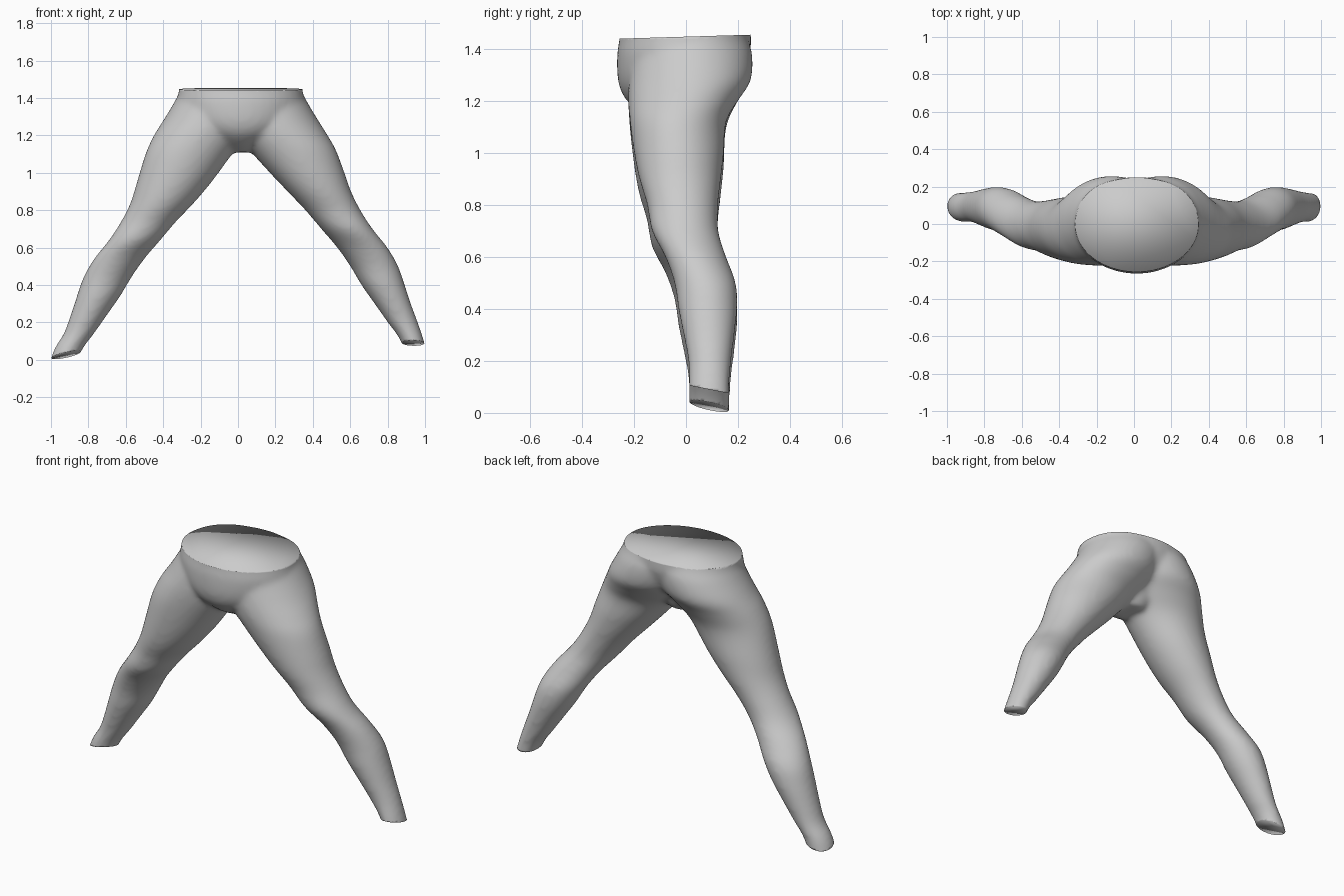
import bpy, bmesh, math
from mathutils import Vector

cube = bpy.data.objects.get("Cube")
if cube:
    bpy.data.objects.remove(cube, do_unlink=True)

SIDES = 40
MIDDLE = 0.015

# Leg stations: height, inner x, outer x, front y, back y
LEG = [
    (1.6, -.2, .32, -.15, .2), (1.45, -.14, .34, -.2, .235),
    (1.38, -.11, .37, -.21, .255), (1.28, -.07, .43, -.22, .25),
    (1.2, -.02, .48, -.222, .2), (1.12, .06, .525, -.217, .155),
    (1, .17, .57, -.2, .146), (.9, .265, .605, -.18, .135),
    (.8, .36, .655, -.15, .124), (.7, .445, .72, -.132, .125),
    (.6, .53, .8, -.08, .155), (.5, .6, .857, -.045, .192),
    (.4, .66, .892, -.03, .197), (.3, .73, .925, -.01, .187),
    (.2, .8, .962, .008, .175), (.1, .87, .995, .012, .168),
    (-.1, .95, 1.05, .01, .168)]

# Pelvis stations, same layout
PELVIS = [
    (1.6, -.3, .33, -.25, .24), (1.45, -.315, .345, -.255, .25),
    (1.38, -.32, .35, -.265, .245), (1.28, -.28, .31, -.262, .2),
    (1.21, -.2, .23, -.235, .13), (1.15, -.11, .14, -.17, .1),
    (1.11, -.06, .09, -.1, .07)]


def blend(rows, steps=4):
    """Smooth in-between stations along a loft."""
    out = []
    for i in range(len(rows) - 1):
        a, b = rows[max(i - 1, 0)], rows[i]
        c, d = rows[i + 1], rows[min(i + 2, len(rows) - 1)]
        for s in range(steps):
            t = s / steps
            out.append([q + (r - p) * t / 2 + (p - 2.5 * q + 2 * r - s3 / 2) * t * t
                        + (1.5 * (q - r) + (s3 - p) / 2) * t ** 3
                        for p, q, r, s3 in zip(a, b, c, d)])
    return out + [list(rows[-1])]


def loft(bm, rows):
    """Closed tube through elliptical horizontal sections."""
    rings = []
    for z, x0, x1, y0, y1 in blend(rows):
        ring = []
        for k in range(SIDES):
            a = math.tau * k / SIDES
            ring.append(bm.verts.new(((x0 + x1) / 2 + (x1 - x0) / 2 * math.cos(a),
                                      (y0 + y1) / 2 + (y1 - y0) / 2 * math.sin(a), z)))
        rings.append(ring)
    faces = [bm.faces.new(rings[0]), bm.faces.new(rings[-1][::-1])]
    for upper, lower in zip(rings, rings[1:]):
        for k in range(SIDES):
            n = (k + 1) % SIDES
            faces.append(bm.faces.new((upper[k], lower[k], lower[n], upper[n])))
    bmesh.ops.recalc_face_normals(bm, faces=faces)


def lowered(row):
    """Right leg: mirrored, reaching a little lower below the hip."""
    z, x0, x1, y0, y1 = row
    drop = .06 * min(max((1.2 - z) / .25, 0), 1)
    splay = .025 if z <= .1 else 0
    return (z - drop, 2 * MIDDLE - x1 - splay, 2 * MIDDLE - x0, y0, y1)


bm = bmesh.new()
loft(bm, LEG)
loft(bm, [lowered(r) for r in LEG])
loft(bm, PELVIS)
mesh = bpy.data.meshes.new("lower_body")
bm.to_mesh(mesh)
bm.free()
body = bpy.data.objects.new("lower_body", mesh)
bpy.context.collection.objects.link(body)
bpy.context.view_layer.objects.active = body
body.select_set(True)

# Fuse the pelvis and legs into one soft skin
remesh = body.modifiers.new("fuse", "REMESH")
remesh.mode = "VOXEL"
remesh.voxel_size = .013
soften = body.modifiers.new("soften", "SMOOTH")
soften.factor = .5
soften.iterations = 14
for name in ("fuse", "soften"):
    bpy.ops.object.modifier_apply(modifier=name)


def trim(bm, test, point, normal):
    """Cut away everything past a plane on the chosen part and cap it."""
    faces = [f for f in bm.faces if test(f.calc_center_median())]
    geom = set(faces)
    for f in faces:
        geom.update(f.verts)
        geom.update(f.edges)
    cut = bmesh.ops.bisect_plane(bm, geom=list(geom), plane_co=point,
                                 plane_no=Vector(normal).normalized(), clear_outer=True)
    rim = [e for e in cut["geom_cut"] if isinstance(e, bmesh.types.BMEdge)]
    bmesh.ops.holes_fill(bm, edges=rim, sides=0)


# Flat waist and slanted ankle ends
bm = bmesh.new()
bm.from_mesh(body.data)
trim(bm, lambda c: c.z > 1.3, (0, 0, 1.447), (0, -.03, 1))
trim(bm, lambda c: c.z < .3 and c.x > 0, (.93, .09, .09), (0, -.2, -1))
trim(bm, lambda c: c.z < .3 and c.x < 0, (-.93, .085, .025), (.2, -.2, -1))
bm.to_mesh(body.data)
bm.free()

# Plain grey skin
grey = bpy.data.materials.new("light_grey")
grey.use_nodes = True
colour = (.6, .6, .6, 1)
grey.diffuse_color = colour
grey.node_tree.nodes["Principled BSDF"].inputs["Base Color"].default_value = colour
body.data.materials.clear()
body.data.materials.append(grey)
for face in body.data.polygons:
    face.material_index = 0
bpy.ops.object.shade_smooth()
